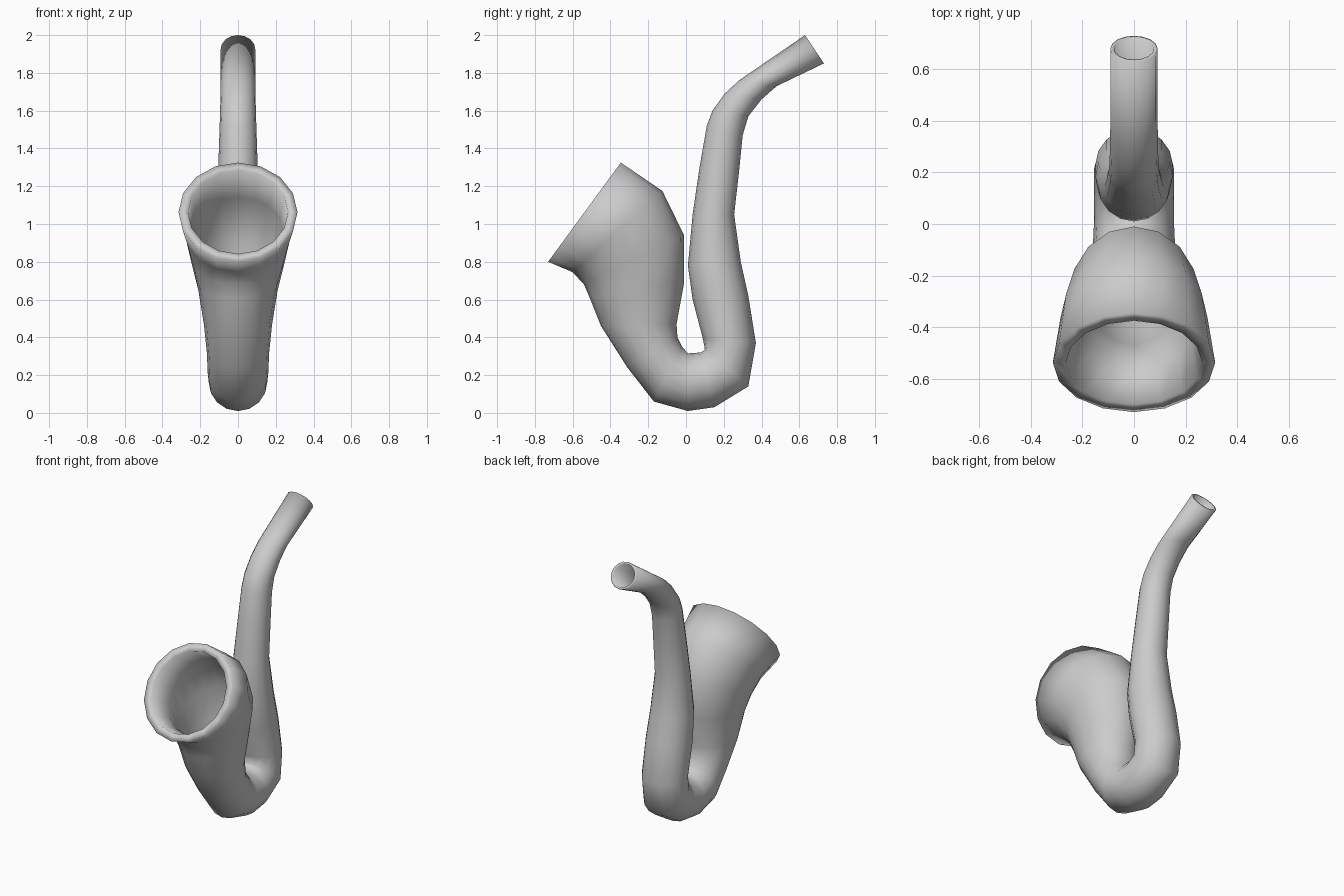
import bpy
import bmesh
from math import sin, cos, tau
from mathutils import Vector

cube = bpy.data.objects.get("Cube")
if cube:
    bpy.data.objects.remove(cube)

SIDES = 16
WALL = 0.84  # bore size relative to the outside

# Sections from bell to mouth: outer bend (y, z), inner bend (y, z), half width
SECTIONS = [
    (-.73, .80, -.345, 1.325, .315),
    (-.60, .745, -.125, 1.175, .285),
    (-.54, .68, -.01, .94, .25),
    (-.51, .61, -.01, .69, .21),
    (-.45, .46, -.05, .47, .18),
    (-.31, .24, -.045, .40, .165),
    (-.17, .06, -.02, .35, .16),
    (.01, .01, .01, .315, .155),
    (.15, .03, .08, .32, .155),
    (.33, .14, .10, .335, .155),
    (.37, .37, .09, .39, .15),
    (.33, .62, .035, .60, .15),
    (.29, .80, .01, .78, .14),
    (.255, 1.05, .035, 1.05, .115),
    (.28, 1.27, .07, 1.29, .105),
    (.30, 1.47, .11, 1.52, .098),
    (.33, 1.57, .14, 1.60, .095),
    (.40, 1.66, .205, 1.69, .093),
    (.48, 1.73, .28, 1.76, .092),
    (.73, 1.85, .63, 2.0, .092),
]


def ring(bm, section, scale):
    y0, z0, y1, z1, width = section
    low, high = Vector((0, y0, z0)), Vector((0, y1, z1))
    centre, half = (low + high) / 2, (high - low) / 2 * scale
    side = Vector((width * scale, 0, 0))
    return [bm.verts.new(centre + half * cos(tau * i / SIDES) + side * sin(tau * i / SIDES))
            for i in range(SIDES)]


# Hollow body: outside wall, mouth lip, bore and bell lip in one closed loop of rings
bm = bmesh.new()
rings = [ring(bm, s, 1) for s in SECTIONS]
rings += [ring(bm, s, WALL) for s in reversed(SECTIONS)]
for a, b in zip(rings, rings[1:] + rings[:1]):
    for i in range(SIDES):
        j = (i + 1) % SIDES
        bm.faces.new((a[i], a[j], b[j], b[i]))
bmesh.ops.recalc_face_normals(bm, faces=bm.faces)
for face in bm.faces:
    face.smooth = True
mesh = bpy.data.meshes.new("pipe_body")
bm.to_mesh(mesh)
bm.free()
body = bpy.data.objects.new("pipe_body", mesh)
bpy.context.collection.objects.link(body)

# Plain grey finish
grey = bpy.data.materials.new("light_grey")
grey.use_nodes = True
colour = (.6, .6, .6, 1)
grey.diffuse_color = colour
grey.node_tree.nodes["Principled BSDF"].inputs["Base Color"].default_value = colour
mesh.materials.append(grey)
